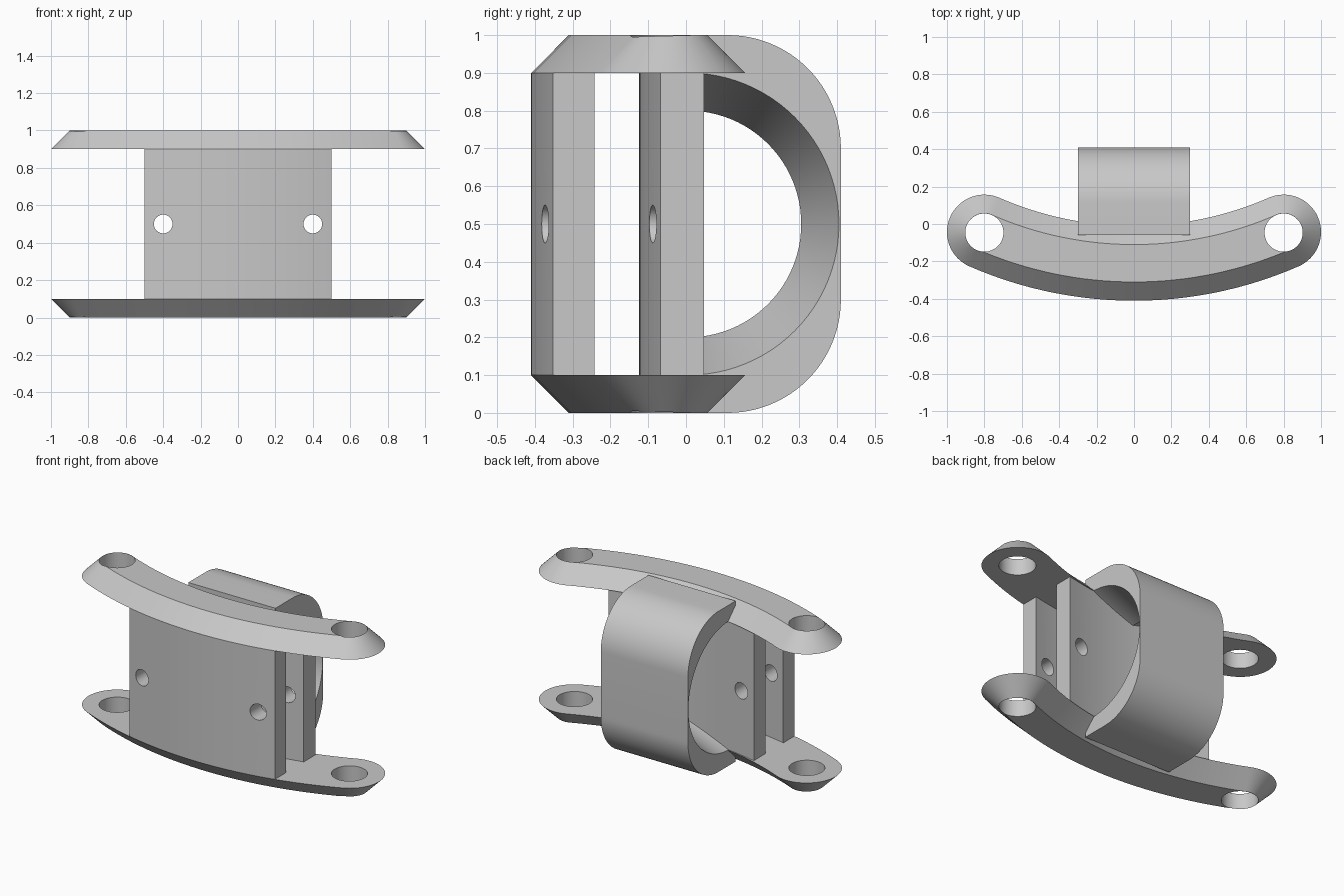
import bpy, bmesh
from math import sin, cos, asin, sqrt, pi, radians
from mathutils import Matrix, Vector

if "Cube" in bpy.data.objects:
    bpy.data.objects.remove(bpy.data.objects["Cube"], do_unlink=True)

grey = bpy.data.materials.new("plain_grey")
grey.use_nodes = True
grey.diffuse_color = (0.58, 0.58, 0.58, 1)
grey.node_tree.nodes["Principled BSDF"].inputs["Base Color"].default_value = grey.diffuse_color

BEND = 2.0              # radius of the flange centre line
MID_Y = -0.21           # centre line at x = 0
TIP_X = 0.8             # centre of the rounded ends
TIP_ANGLE = asin(TIP_X / BEND)
TIP_Y = MID_Y + BEND * (1 - cos(TIP_ANGLE))


def loft(name, loops):
    """Skin matching loops of points and close both ends."""
    bm = bmesh.new()
    rings = [[bm.verts.new(p) for p in loop] for loop in loops]
    n = len(rings[0])
    for a, b in zip(rings, rings[1:]):
        for i in range(n):
            j = (i + 1) % n
            bm.faces.new((a[i], a[j], b[j], b[i]))
    bm.faces.new(rings[0])
    bm.faces.new(rings[-1])
    bmesh.ops.recalc_face_normals(bm, faces=bm.faces)
    mesh = bpy.data.meshes.new(name)
    bm.to_mesh(mesh)
    bm.free()
    mesh.materials.append(grey)
    obj = bpy.data.objects.new(name, mesh)
    bpy.context.scene.collection.objects.link(obj)
    return obj


def rod(axis, centre, stations, steps=64):
    """Round cutter along an axis; stations are (offset, radius)."""
    turn = Vector(axis).to_track_quat("Z", "Y").to_matrix().to_4x4()
    place = Matrix.Translation(centre) @ turn
    return loft("cutter", [[place @ Vector((r * cos(2 * pi * i / steps),
                                            r * sin(2 * pi * i / steps), d))
                            for i in range(steps)] for d, r in stations])


def cut(obj, cutters):
    for cutter in cutters:
        mod = obj.modifiers.new("hole", "BOOLEAN")
        mod.operation = "DIFFERENCE"
        mod.solver = "EXACT"
        mod.object = cutter
        cutter.hide_render = True
    graph = bpy.context.evaluated_depsgraph_get()
    mesh = bpy.data.meshes.new_from_object(obj.evaluated_get(graph))
    obj.modifiers.clear()
    obj.data = mesh
    for cutter in cutters:
        bpy.data.objects.remove(cutter, do_unlink=True)


def flange_outline(half, z, steps=32):
    """Bent slot shape with round ends."""
    pts = []
    for side in (1, -1):
        for i in range(steps):                      # long curved edge
            t = side * TIP_ANGLE * (2 * i / steps - 1)
            r = BEND + side * half
            pts.append((r * sin(t), MID_Y + BEND - r * cos(t), z))
        for i in range(steps):                      # round end
            t = TIP_ANGLE - pi / 2 + pi * i / steps
            pts.append((side * TIP_X + half * cos(t) if side > 0
                        else -TIP_X - half * cos(TIP_ANGLE - pi / 2 + pi * (1 - i / steps)),
                        TIP_Y + half * sin(t if side > 0
                                           else TIP_ANGLE - pi / 2 + pi * (1 - i / steps)), z))
    return pts


parts = []

# Bevelled end flanges with a round hole at each tip
for name, wide_z, narrow_z in (("bottom_flange", 0.1, 0), ("top_flange", 0.9, 1)):
    flange = loft(name, [flange_outline(0.2, wide_z), flange_outline(0.1, narrow_z)])
    cut(flange, [rod((0, 0, 1), (s * TIP_X, TIP_Y - 0.003, 0.5), [(-0.7, 0.102), (0.7, 0.102)])
                 for s in (1, -1)])
    parts.append(flange)


# Two curved walls with a pair of screw holes
def wall_outline(front, back, z, steps=24):
    xs = [-0.5 + i / steps for i in range(steps + 1)]
    rise = lambda x: 2.2 - sqrt(2.2 ** 2 - x * x)
    return ([(x, front + rise(x), z) for x in xs]
            + [(x, back + rise(x), z) for x in reversed(xs)])


for name, front, back in (("front_wall", -0.41, -0.30), ("back_wall", -0.125, -0.01)):
    wall = loft(name, [wall_outline(front, back, z) for z in (0.1, 0.9)])
    cut(wall, [rod((0, 1, 0), (s * 0.4, 0, 0.5), [(-0.7, 0.05), (0.7, 0.05)], 40)
               for s in (1, -1)])
    parts.append(wall)

# Rounded rear loop with an opening that flares to both sides
profile = [(-0.06, 0)]
for corner_z, start in ((0.3, -pi / 2), (0.7, 0)):
    for i in range(25):
        t = start + pi / 2 * i / 24
        profile.append((0.11 + 0.3 * cos(t), corner_z + 0.3 * sin(t)))
profile.append((-0.06, 1))
rear_loop = loft("rear_loop", [[(x, y, z) for y, z in profile] for x in (-0.3, 0.3)])
cut(rear_loop, [rod((1, 0, 0), (0, 0.005, 0.5),
                    [(-0.33, 0.41), (0, 0.3), (0.33, 0.41)], 96)])
parts.append(rear_loop)

# Smooth curves, sharp edges
bpy.ops.object.select_all(action="DESELECT")
for obj in parts:
    obj.select_set(True)
bpy.context.view_layer.objects.active = parts[0]
bpy.ops.object.shade_smooth_by_angle(angle=radians(15))
